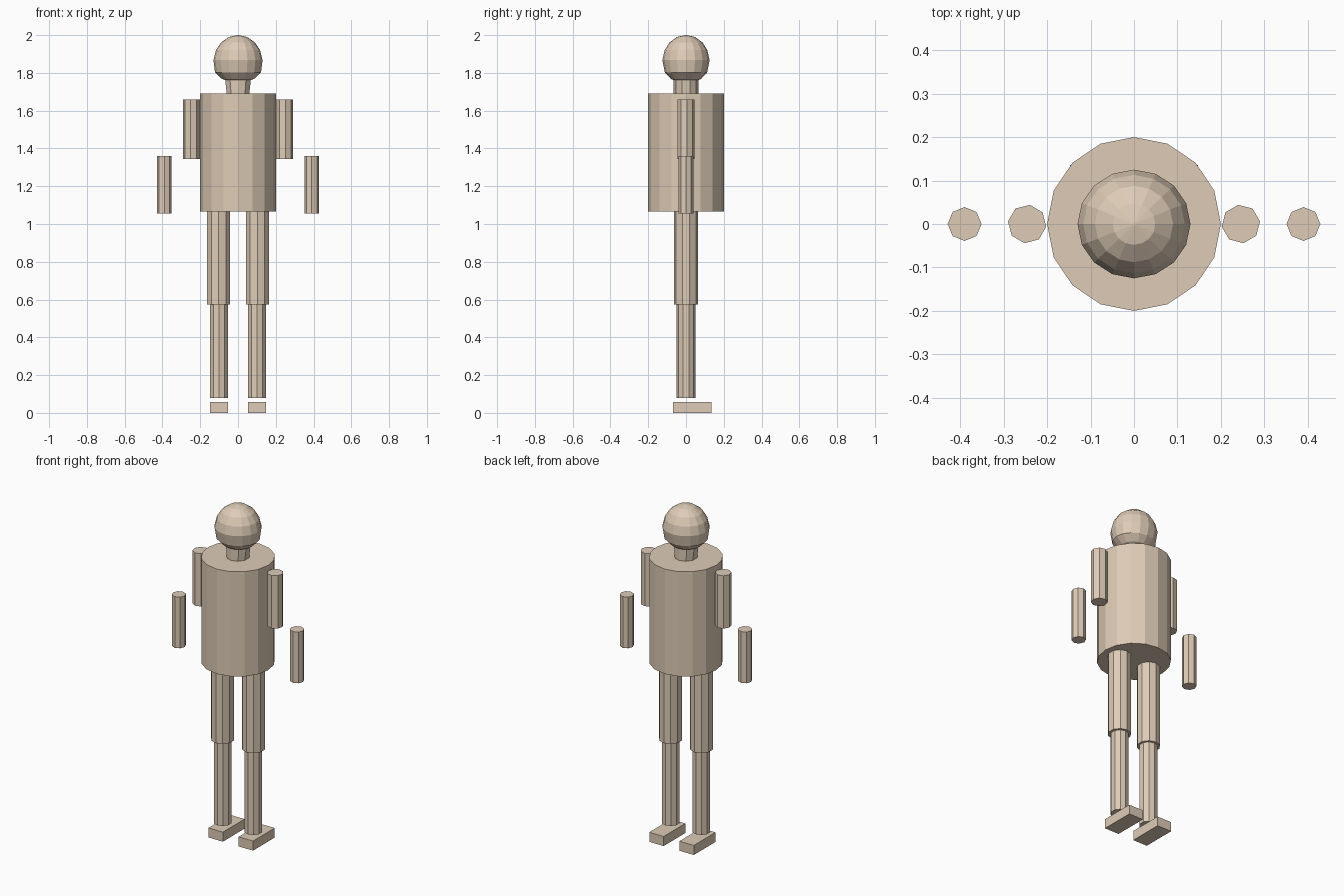
import bpy, math

if "Cube" in bpy.data.objects:
    bpy.data.objects.remove(bpy.data.objects["Cube"])

tan = bpy.data.materials.new("warm_tan")
tan.diffuse_color = (0.73, 0.60, 0.47, 1)
tan.use_nodes = True
tan.node_tree.nodes["Principled BSDF"].inputs["Base Color"].default_value = tan.diffuse_color


def loft(name, rings, sides, x=0, turn=0):
    """Stack of elliptical rings (z, rx, ry), capped at both ends."""
    verts, faces = [], []
    for z, rx, ry in rings:
        for i in range(sides):
            a = 2 * math.pi * i / sides + math.radians(turn)
            verts.append((x + rx * math.cos(a), ry * math.sin(a), z))
    for r in range(len(rings) - 1):
        for i in range(sides):
            j = (i + 1) % sides
            a, b = r * sides, (r + 1) * sides
            faces.append((a + i, a + j, b + j, b + i))
    faces.append(tuple(reversed(range(sides))))
    faces.append(tuple(range(len(verts) - sides, len(verts))))
    return make(name, verts, faces)


def make(name, verts, faces):
    me = bpy.data.meshes.new(name)
    me.from_pydata(verts, [], faces)
    me.materials.append(tan)
    ob = bpy.data.objects.new(name, me)
    bpy.context.collection.objects.link(ob)
    return ob


def tube(name, x, r, z0, z1, sides, turn=0):
    return loft(name, [(z0, r, r), (z1, r, r)], sides, x, turn)


def box(name, x0, x1, y0, y1, z0, z1):
    verts = [(x, y, z) for z in (z0, z1)
             for x, y in ((x0, y0), (x1, y0), (x1, y1), (x0, y1))]
    return make(name, verts, [(3, 2, 1, 0), (4, 5, 6, 7), (0, 1, 5, 4),
                              (1, 2, 6, 5), (2, 3, 7, 6), (3, 0, 4, 7)])


# Torso and neck
tube("torso", 0, 0.2, 1.065, 1.69, 16)
loft("neck", [(1.69, 0.063, 0.065), (1.79, 0.074, 0.065)], 10, turn=90)

# Head: faceted ball with a fuller jaw
loft("head", [(1.755, 0.045, 0.045), (1.768, 0.085, 0.08),
              (1.803, 0.122, 0.112), (1.868, 0.13, 0.125),
              (1.92, 0.117, 0.113), (1.961, 0.09, 0.088),
              (1.99, 0.049, 0.048), (2.0, 0.004, 0.004)], 16)

# Limbs on both sides
for side, s in (("left", -1), ("right", 1)):
    tube(side + "_upper_arm", s * 0.246, 0.0445, 1.345, 1.66, 8, s * 8)
    tube(side + "_forearm", s * 0.39, 0.039, 1.055, 1.36, 8)
    tube(side + "_thigh", s * 0.102, 0.064, 0.573, 1.066, 10, 90)
    tube(side + "_shin", s * 0.101, 0.05, 0.078, 0.574, 10, 90)
    xs = sorted((s * 0.052, s * 0.147))
    box(side + "_foot", xs[0], xs[1], -0.068, 0.136, 0, 0.057)
